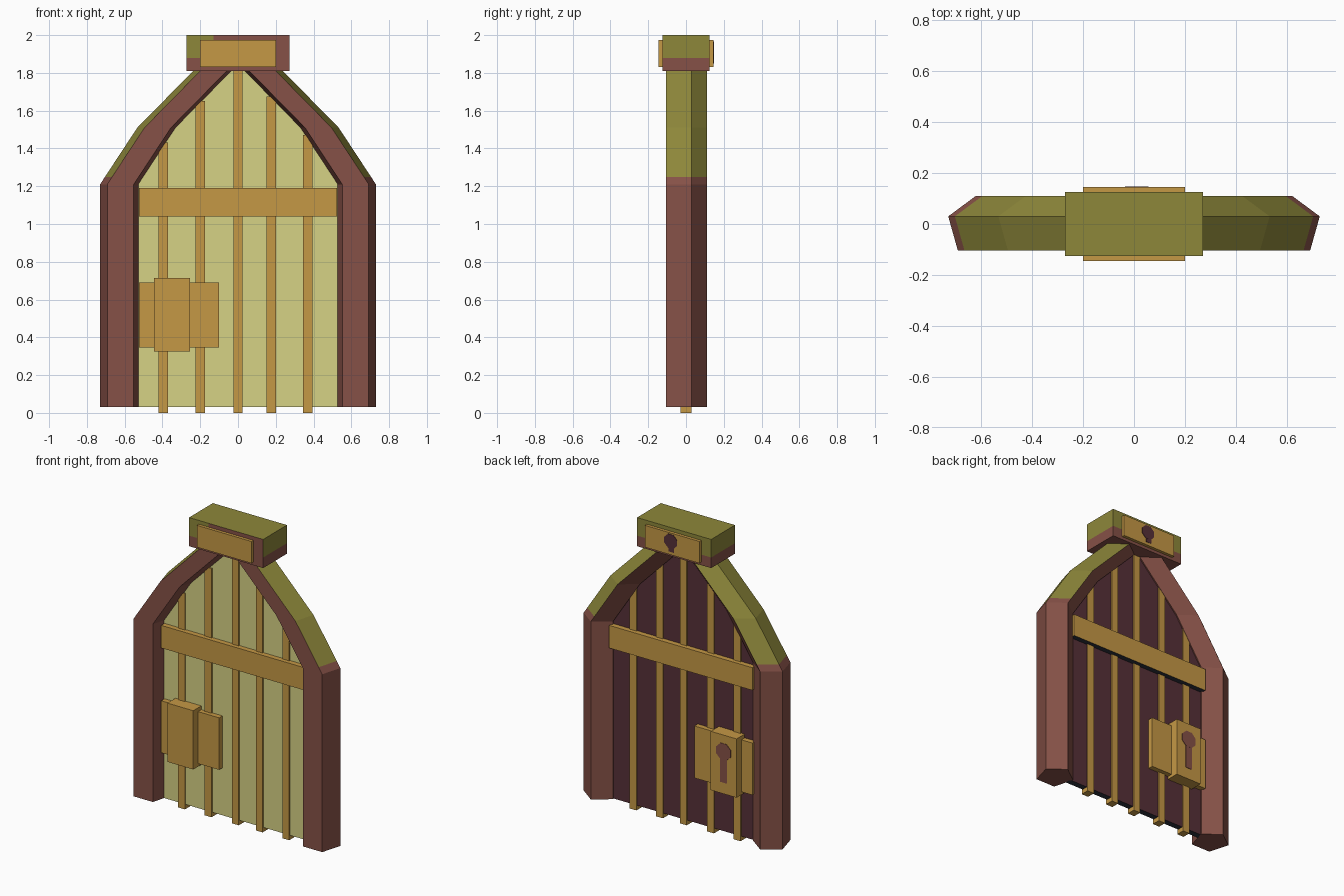
import bpy, bmesh, math

if "Cube" in bpy.data.objects:
    bpy.data.objects.remove(bpy.data.objects["Cube"])


def material(name, rgb):
    m = bpy.data.materials.new(name)
    lin = [((c / 255 + 0.055) / 1.055) ** 2.4 for c in rgb]
    m.diffuse_color = (*lin, 1)
    m.use_nodes = True
    m.node_tree.nodes["Principled BSDF"].inputs["Base Color"].default_value = m.diffuse_color
    return m


BROWN = material("red brown wood", (134, 81, 71))
MOSS = material("moss green", (141, 135, 58))
GOLD = material("golden wood", (197, 152, 69))
PALE = material("pale yellow panel", (214, 210, 133))
MAROON = material("dark maroon panel", (87, 48, 56))
SLATE = material("dark slate edge", (46, 50, 60))


def finish(bm, name, mats, rule=None):
    bmesh.ops.recalc_face_normals(bm, faces=bm.faces)
    if rule:
        for f in bm.faces:
            f.material_index = rule(f.normal, f.calc_center_median())
    me = bpy.data.meshes.new(name)
    bm.to_mesh(me)
    bm.free()
    for m in mats:
        me.materials.append(m)
    ob = bpy.data.objects.new(name, me)
    bpy.context.collection.objects.link(ob)
    return ob


def box(name, x, y, z, mats, rule=None, cuts=()):
    bm = bmesh.new()
    bmesh.ops.create_cube(bm, size=1)
    for v in bm.verts:
        for i, (a, b) in enumerate((x, y, z)):
            v.co[i] = a if v.co[i] < 0 else b
    for co, no in cuts:
        bmesh.ops.bisect_plane(bm, geom=bm.verts[:] + bm.edges[:] + bm.faces[:],
                               plane_co=co, plane_no=no)
    return finish(bm, name, mats, rule)


def prism(name, pts, y0, y1, mats, rule=None):
    """Extrude an (x, z) outline from y0 to y1."""
    bm = bmesh.new()
    f = bm.faces.new([bm.verts.new((x, y0, z)) for x, z in pts])
    ext = bmesh.ops.extrude_face_region(bm, geom=[f])
    for v in ext["geom"]:
        if isinstance(v, bmesh.types.BMVert):
            v.co.y = y1
    return finish(bm, name, mats, rule)


# Arched frame: pentagonal post swept up each side, moss on the outer slopes
SECTION = [(-0.07, -0.105), (0.07, -0.105), (0.108, 0.03), (0, 0.11), (-0.108, 0.03)]
PATH = [(0.622, 0.03), (0.622, 1.21), (0.596, 1.25), (0.425, 1.51), (0.13, 1.81), (0.07, 1.87)]
for side, label in ((-1, "left"), (1, "right")):
    bm = bmesh.new()
    rings = [[bm.verts.new((side * (cx + px), py, z)) for px, py in SECTION] for cx, z in PATH]
    bm.faces.new(rings[0])
    bm.faces.new(rings[-1])
    for r, (a, b) in enumerate(zip(rings, rings[1:])):
        for i in range(5):
            j = (i + 1) % 5
            f = bm.faces.new((a[i], a[j], b[j], b[i]))
            f.material_index = 1 if r >= 2 and i in (1, 2) else 0
    finish(bm, label + "_frame_post", [BROWN, MOSS])

# Door panel: pale front, maroon back, dark edges
half = [(0.53, 0.03), (0.53, 1.21), (0.345, 1.51), (0.02, 1.84)]
prism("door_panel", half + [(-x, z) for x, z in reversed(half)], -0.02, 0.02,
      [PALE, MAROON, SLATE],
      lambda n, c: 0 if n.y < -0.5 else 1 if n.y > 0.5 else 2)

# Vertical battens reaching up under the arch
for k, x in enumerate((-0.395, -0.2, 0, 0.175, 0.37)):
    top = 1.85 - abs(x) if abs(x) < 0.32 else 1.47 - (abs(x) - 0.37) * 1.54
    box(f"batten_{k + 1}", (x - 0.025, x + 0.025), (-0.028, 0.028), (0, top), [GOLD])

# Cross bar with dark underside
box("cross_bar", (-0.525, 0.525), (-0.055, 0.055), (1.04, 1.19), [GOLD, SLATE],
    lambda n, c: 1 if n.z < -0.5 else 0)

# Lock on both faces of the door
box("lock_plate", (-0.525, -0.1), (-0.055, 0.055), (0.345, 0.69), [GOLD])
box("lock_case", (-0.445, -0.255), (-0.105, 0.105), (0.325, 0.715), [GOLD])


# Painted details on the back
def disc(cx, cz, r, n=8):
    return [(cx + r * math.cos(math.tau * (i + 0.5) / n),
             cz + r * math.sin(math.tau * (i + 0.5) / n)) for i in range(n)]


prism("keyhole_head", disc(-0.35, 0.605, 0.058), 0.104, 0.108, [BROWN])
prism("keyhole_slot", [(-0.375, 0.4), (-0.325, 0.4), (-0.325, 0.58), (-0.375, 0.58)],
      0.104, 0.1075, [BROWN])

# Cap block: mossy top and upper sides, with brown below


def cap_rule(n, c):
    if n.z > 0.5:
        return 1
    if n.z < -0.5:
        return 0
    if n.y < -0.5:
        return 1 if c.x < -0.13 and c.z > 1.88 else 0
    return 1 if c.z > 1.88 else 0


box("cap_block", (-0.272, 0.272), (-0.125, 0.125), (1.81, 2.0), [BROWN, MOSS], cap_rule,
    [((0, 0, 1.88), (0, 0, 1)), ((-0.13, 0, 0), (1, 0, 0))])
box("cap_plate", (-0.2, 0.2), (-0.145, 0.145), (1.83, 1.975), [GOLD])
prism("cap_mark", disc(0.01, 1.92, 0.05), 0.144, 0.148, [MAROON])
prism("cap_mark_stem", [(-0.015, 1.85), (0.025, 1.85), (0.025, 1.9), (-0.015, 1.9)],
      0.144, 0.1475, [MAROON])
